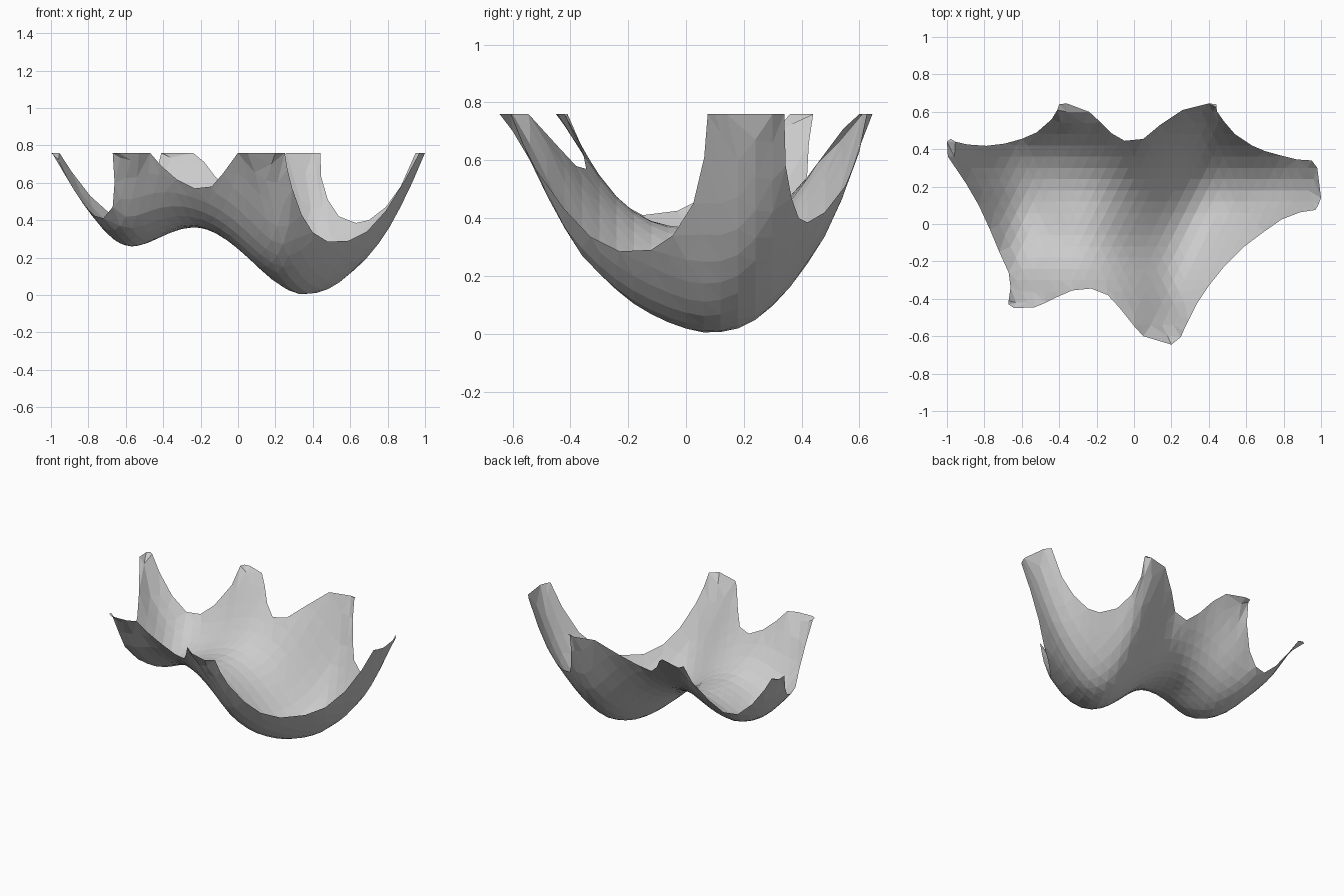
import bpy, bmesh, math
from mathutils import Vector
from mathutils.geometry import delaunay_2d_cdt

TOP = 0.76
# Rim, counter-clockwise: flat-topped tips (x, y) and the scoops between them (x, y, z)
TIPS = [
    [(0.0, -0.545), (0.05, -0.60), (0.20, -0.645), (0.25, -0.605)],               # front
    [(0.97, 0.075), (0.985, 0.10), (1.0, 0.14), (0.98, 0.30), (0.95, 0.34)],      # right
    [(0.44, 0.625), (0.44, 0.64), (0.40, 0.645), (0.26, 0.61)],                   # back right
    [(-0.24, 0.60), (-0.36, 0.645), (-0.40, 0.64), (-0.41, 0.61)],                # back left
    [(-0.955, 0.44), (-0.98, 0.455), (-1.0, 0.44), (-0.995, 0.36)],               # left
    [(-0.67, -0.41), (-0.67, -0.43), (-0.64, -0.45), (-0.53, -0.445), (-0.47, -0.42)],  # front left
]
SCOOPS = [
    [(0.265, -0.57, 0.67), (0.29, -0.52, 0.57), (0.34, -0.42, 0.43), (0.40, -0.33, 0.335),
     (0.48, -0.23, 0.285), (0.59, -0.12, 0.29), (0.69, -0.045, 0.34), (0.79, 0.025, 0.45),
     (0.89, 0.063, 0.61)],
    [(0.87, 0.345, 0.58), (0.79, 0.365, 0.47), (0.70, 0.39, 0.40), (0.63, 0.42, 0.385),
     (0.54, 0.48, 0.42), (0.48, 0.55, 0.51), (0.445, 0.60, 0.63)],
    [(0.14, 0.53, 0.665), (0.05, 0.455, 0.59), (-0.05, 0.445, 0.57), (-0.12, 0.485, 0.63),
     (-0.18, 0.545, 0.71)],
    [(-0.44, 0.56, 0.64), (-0.52, 0.49, 0.51), (-0.60, 0.455, 0.44), (-0.69, 0.43, 0.44),
     (-0.79, 0.418, 0.53), (-0.89, 0.425, 0.66)],
    [(-0.90, 0.22, 0.60), (-0.83, 0.10, 0.49), (-0.77, -0.03, 0.425), (-0.72, -0.15, 0.41),
     (-0.67, -0.26, 0.47), (-0.66, -0.34, 0.60)],
    [(-0.41, -0.39, 0.69), (-0.33, -0.355, 0.62), (-0.23, -0.345, 0.57), (-0.14, -0.38, 0.58),
     (-0.08, -0.445, 0.65)],
]
# Spine heights through both bowls and the saddle, and out along the arms
INNER = [
    (0.34, 0.05, 0.004), (0.43, 0.07, 0.02), (0.52, 0.08, 0.06), (0.60, 0.11, 0.12),
    (0.70, 0.13, 0.22), (0.80, 0.16, 0.35), (0.90, 0.19, 0.53),
    (0.30, -0.20, 0.12), (0.25, -0.40, 0.325), (0.36, 0.25, 0.06), (0.37, 0.40, 0.22),
    (0.38, 0.52, 0.42), (0.20, 0.04, 0.07), (0.10, 0.04, 0.16), (0.0, 0.03, 0.25),
    (-0.15, 0.03, 0.345), (-0.27, 0.03, 0.365), (-0.40, 0.04, 0.325), (-0.50, 0.05, 0.275),
    (-0.58, 0.06, 0.26), (-0.67, 0.09, 0.30), (-0.76, 0.18, 0.40), (-0.87, 0.30, 0.55),
    (-0.57, -0.25, 0.43), (-0.42, 0.42, 0.45),
]


def kernel(ax, ay, bx, by):
    r2 = (ax - bx) ** 2 + (ay - by) ** 2
    return r2 * math.log(r2) if r2 > 1e-12 else 0.0


def solve(m):
    n = len(m)
    for c in range(n):
        p = max(range(c, n), key=lambda r: abs(m[r][c]))
        m[c], m[p] = m[p], m[c]
        for r in range(c + 1, n):
            f = m[r][c] / m[c][c]
            if f:
                m[r] = [a - f * b for a, b in zip(m[r], m[c])]
    out = [0.0] * n
    for r in reversed(range(n)):
        out[r] = (m[r][n] - sum(m[r][k] * out[k] for k in range(r + 1, n))) / m[r][r]
    return out


def smooth_height(pts):
    """Minimal-bending surface through the given points."""
    n = len(pts)
    rows = []
    for i, (x, y, z) in enumerate(pts):
        row = [kernel(x, y, q[0], q[1]) for q in pts]
        row[i] += 0.0005
        rows.append(row + [1, x, y, z])
    for k in range(3):
        rows.append([(1, p[0], p[1])[k] for p in pts] + [0, 0, 0, 0])
    w = solve(rows)
    return lambda x, y: (w[n] + w[n + 1] * x + w[n + 2] * y
                         + sum(c * kernel(x, y, p[0], p[1]) for c, p in zip(w, pts)))


def rim_distance(p, rim):
    best, inside = 9.0, False
    for a, b in zip(rim, rim[1:] + rim[:1]):
        a, b = Vector(a[:2]), Vector(b[:2])
        t = max(0, min(1, (p - a).dot(b - a) / (b - a).length_squared))
        best = min(best, (p - a.lerp(b, t)).length)
        if (a.y > p.y) != (b.y > p.y) and p.x < a.x + (p.y - a.y) / (b.y - a.y) * (b.x - a.x):
            inside = not inside
    return best if inside else -best


rim = []
for tip, scoop in zip(TIPS, SCOOPS):
    rim += [(x, y, TOP) for x, y in tip] + scoop
height = smooth_height(rim + INNER)

# Triangulate the outline with an even staggered grid of inner points
flat = [Vector(p[:2]) for p in rim]
step = 0.06
for j in range(-11, 12):
    for i in range(-18, 19):
        p = Vector(((i + 0.5 * (j % 2)) * step, j * step))
        if rim_distance(p, rim) > 0.022:
            flat.append(p)
edges = [(i, (i + 1) % len(rim)) for i in range(len(rim))]
verts, _, faces, origin, _, _ = delaunay_2d_cdt(flat, edges, [], 1, 1e-5)

# Lift the sheet to its curved height
coords = []
for v, src in zip(verts, origin):
    k = min(src) if src else len(rim)
    z = rim[k][2] if k < len(rim) else min(TOP, max(0.0, height(v.x, v.y)))
    coords.append((v.x, v.y, z))
mesh = bpy.data.meshes.new("double_bowl_shell")
mesh.from_pydata(coords, [], [tuple(f) for f in faces])
bm = bmesh.new()
bm.from_mesh(mesh)
bmesh.ops.delete(bm, geom=[v for v in bm.verts if not v.link_faces], context='VERTS')
bmesh.ops.recalc_face_normals(bm, faces=bm.faces)
bm.to_mesh(mesh)
bm.free()
shell = bpy.data.objects.new("double_bowl_shell", mesh)
bpy.context.collection.objects.link(shell)
